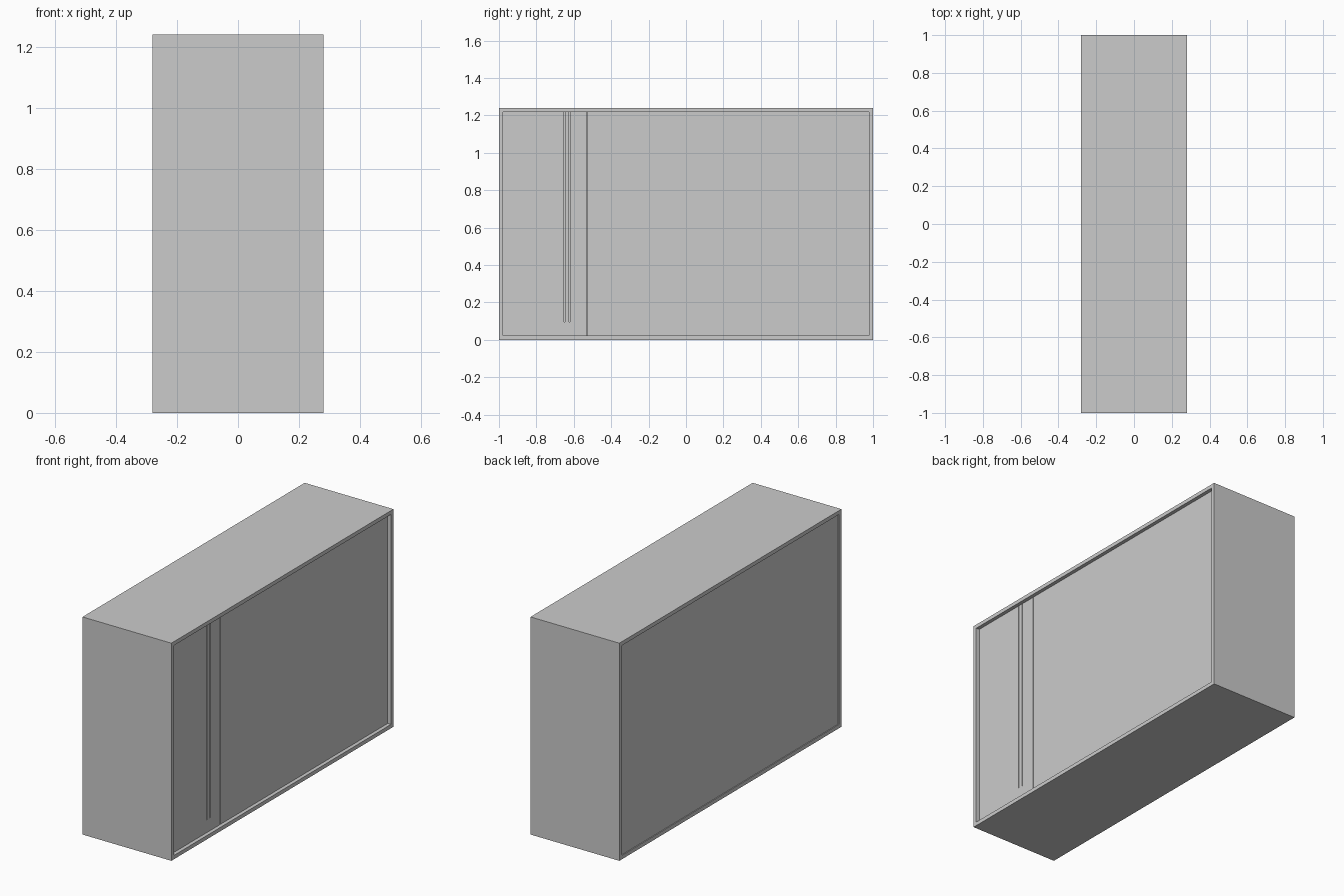
import bpy

if "Cube" in bpy.data.objects:
    bpy.data.objects.remove(bpy.data.objects["Cube"])

W, L, H = 0.28, 1.0, 1.24      # half depth, half length, height
T = 0.022                      # board thickness
FACE = W - 0.021               # recessed front surface
SLOT = 0.005


def box(name, x0, x1, y0, y1, z0, z1):
    bpy.ops.mesh.primitive_cube_add(
        size=1, location=((x0 + x1) / 2, (y0 + y1) / 2, (z0 + z1) / 2))
    ob = bpy.context.object
    ob.name = name
    ob.scale = (x1 - x0, y1 - y0, z1 - z0)
    bpy.ops.object.transform_apply(location=False, rotation=False, scale=True)
    return ob


# Outer carcass: four boards
box("bottom_board", -W, W, -L, L, 0, T)
box("top_board", -W, W, -L, L, H - T, H)
box("left_end_board", -W, W, -L, -L + T, T, H - T)
box("right_end_board", -W, W, L - T, L, T, H - T)

# Back panel, slightly inset
box("back_panel", -W + 0.005, -W + 0.02, -L + T, L - T, T, H - T)

# Wide door and narrow door with a hairline seam between them
SEAM = -0.53
door_x = FACE - 0.02
box("wide_door", door_x, FACE, SEAM + 0.001, L - T, T, H - T)
narrow_door = box("narrow_door", door_x, FACE, -L + T, SEAM - 0.001, T, H - T)

# Pair of thin vertical grooves cut as the grip of the narrow door
for i, y in enumerate((-0.65, -0.622)):
    cutter = box(f"groove_cutter_{i}", FACE - 0.01, FACE + 0.02,
                 y - SLOT / 2, y + SLOT / 2, 0.095, H)
    cutter.hide_render = True
    cutter.hide_set(True)
    mod = narrow_door.modifiers.new(f"groove_{i}", 'BOOLEAN')
    mod.operation = 'DIFFERENCE'
    mod.solver = 'EXACT'
    mod.object = cutter
